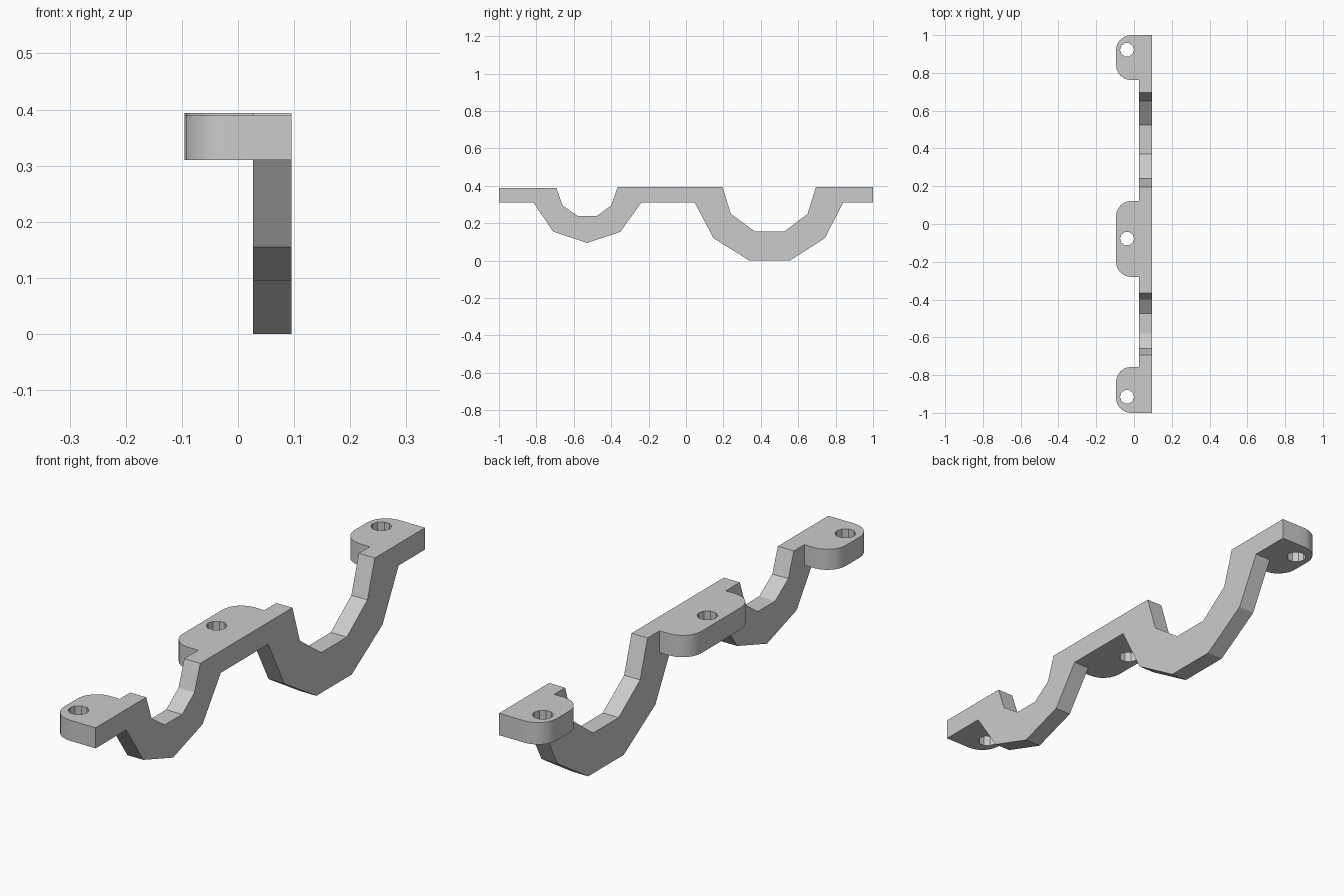
import bpy, bmesh, math
from mathutils import Vector

cube = bpy.data.objects.get("Cube")
if cube:
    bpy.data.objects.remove(cube, do_unlink=True)

GREY = (0.6, 0.6, 0.6, 1)
mat = bpy.data.materials.new("plain grey")
mat.use_nodes = True
mat.diffuse_color = GREY
mat.node_tree.nodes["Principled BSDF"].inputs["Base Color"].default_value = GREY

LEFT, INNER, RIGHT = -0.095, 0.027, 0.095
BOTTOM, TOP, TOP_FRONT = 0.31, 0.394, 0.389


def prism(name, loops, offset):
    """Fill an outline (with optional holes) and extrude it by offset."""
    bm = bmesh.new()
    edges = []
    for loop in loops:
        vs = [bm.verts.new(p) for p in loop]
        edges += [bm.edges.new((a, b)) for a, b in zip(vs, vs[1:] + vs[:1])]
    if len(loops) == 1:
        faces = [bm.faces.new(bm.verts[:])]
    else:
        fill = bmesh.ops.triangle_fill(bm, edges=edges, use_beauty=True)
        faces = [g for g in fill["geom"] if isinstance(g, bmesh.types.BMFace)]
    ext = bmesh.ops.extrude_face_region(bm, geom=faces, use_keep_orig=True)
    moved = [g for g in ext["geom"] if isinstance(g, bmesh.types.BMVert)]
    bmesh.ops.translate(bm, verts=moved, vec=Vector(offset))
    bmesh.ops.recalc_face_normals(bm, faces=bm.faces)
    # Open the side of a lug that is joined to the rail
    if len(loops) > 1:
        joint = [f for f in bm.faces if all(abs(v.co.x - INNER) < 1e-5 for v in f.verts)]
        bmesh.ops.delete(bm, geom=joint, context="FACES")
    mesh = bpy.data.meshes.new(name)
    bm.to_mesh(mesh)
    bm.free()
    mesh.materials.append(mat)
    ob = bpy.data.objects.new(name, mesh)
    bpy.context.collection.objects.link(ob)
    return ob


def arc(cx, cy, r, start, end, steps):
    angles = [math.radians(start + (end - start) * i / steps) for i in range(steps + 1)]
    return [(cx + r * math.cos(a), cy + r * math.sin(a)) for a in angles]


# Rail: side profile with a small dip and a large dip
upper = [(-1, TOP_FRONT), (-0.693, TOP_FRONT), (-0.66, 0.295), (-0.58, 0.24),
         (-0.475, 0.24), (-0.4, 0.295), (-0.365, TOP), (0.195, TOP),
         (0.24, 0.25), (0.37, 0.155), (0.525, 0.155), (0.65, 0.25),
         (0.695, TOP), (1, TOP)]
lower = [(1, BOTTOM), (0.84, BOTTOM), (0.742, 0.12), (0.555, 0), (0.34, 0),
         (0.147, 0.12), (0.047, BOTTOM), (-0.24, BOTTOM), (-0.35, 0.155),
         (-0.53, 0.095), (-0.71, 0.155), (-0.815, BOTTOM), (-1, BOTTOM)]
prism("rail", [[(INNER, y, z) for y, z in upper + lower]], (RIGHT - INNER, 0, 0))


# Lugs: rounded tabs beside the rail, each with a screw hole
def lug(name, y0, y1, hole_y, top):
    r = 0.08
    outline = ([(INNER, y1)] + arc(LEFT + r, y1 - r, r, 90, 180, 6)
               + arc(LEFT + r, y0 + r, r, 180, 270, 6) + [(INNER, y0)])
    hole = arc(-0.037, hole_y, 0.037, 0, 360, 10)[:-1]
    loops = [[(x, y, BOTTOM) for x, y in pts] for pts in (outline, hole)]
    ob = prism(name, loops, (0, 0, top - BOTTOM))
    bpy.ops.object.select_all(action="DESELECT")
    ob.select_set(True)
    bpy.context.view_layer.objects.active = ob
    bpy.ops.object.shade_smooth_by_angle(angle=math.radians(30))


lug("front_lug", -1, -0.757, -0.915, TOP_FRONT)
lug("middle_lug", -0.28, 0.122, -0.077, TOP)
lug("back_lug", 0.762, 1, 0.922, TOP)
